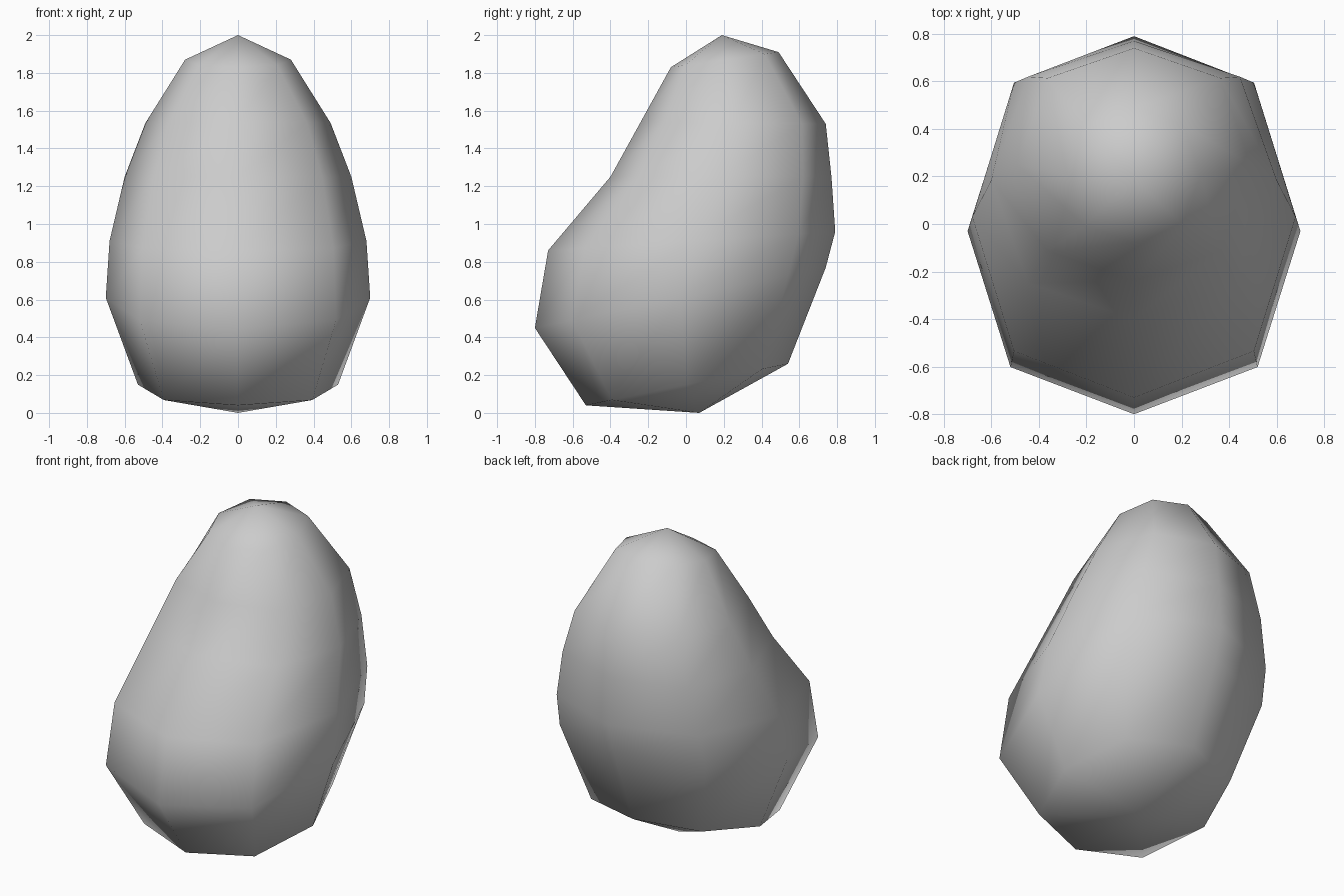
import bpy, bmesh, math

if "Cube" in bpy.data.objects:
    bpy.data.objects.remove(bpy.data.objects["Cube"])

# tilted cross-sections: front (y, z), back (y, z), half width
RINGS = [
    ((-0.53, 0.04), (0.54, 0.26), 0.53),
    ((-0.80, 0.45), (0.74, 0.77), 0.70),
    ((-0.73, 0.86), (0.79, 0.96), 0.68),
    ((-0.40, 1.25), (0.77, 1.25), 0.60),
    ((-0.24, 1.54), (0.74, 1.53), 0.49),
    ((-0.08, 1.83), (0.49, 1.91), 0.28),
]
SIDES = 8

bm = bmesh.new()


def add_ring(front, back, width):
    """Slightly boxy eight-sided loop spanning the front and back points."""
    verts = []
    for i in range(SIDES):
        a = 2 * math.pi * i / SIDES
        full = 1.05 if i % 2 else 1.0
        t = 0.5 - 0.5 * math.cos(a) * full
        y = front[0] + (back[0] - front[0]) * t
        z = front[1] + (back[1] - front[1]) * t
        verts.append(bm.verts.new((width * math.sin(a) * full, y, z)))
    return verts


# body: loft the loops and close both ends to a point
loops = [add_ring(*r) for r in RINGS]
bottom = bm.verts.new((0, 0.07, 0))
top = bm.verts.new((0, 0.19, 2.0))
for i in range(SIDES):
    j = (i + 1) % SIDES
    for lo, hi in zip(loops, loops[1:]):
        bm.faces.new((lo[i], lo[j], hi[j], hi[i]))
    bm.faces.new((bottom, loops[0][j], loops[0][i]))
    bm.faces.new((top, loops[-1][i], loops[-1][j]))
bmesh.ops.recalc_face_normals(bm, faces=bm.faces)
for f in bm.faces:
    f.smooth = True

mesh = bpy.data.meshes.new("bean_body")
bm.to_mesh(mesh)
bm.free()
body = bpy.data.objects.new("bean_body", mesh)
bpy.context.collection.objects.link(body)
